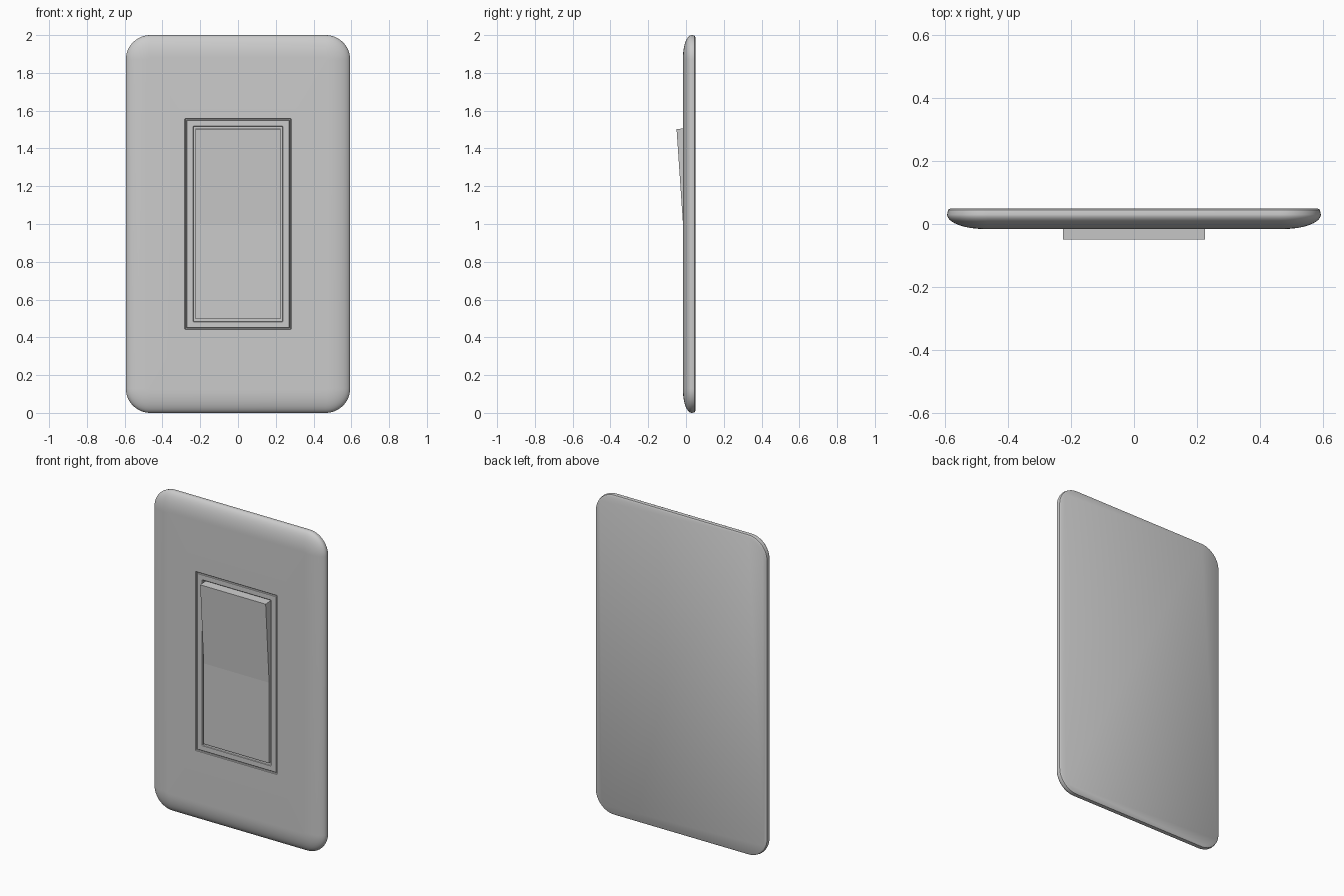
import bpy, bmesh, math

cube = bpy.data.objects.get("Cube")
if cube:
    bpy.data.objects.remove(cube, do_unlink=True)

HX, MID = 0.594, 1.0          # plate half width and centre height
FRONT, BACK = -0.016, 0.05

grey = bpy.data.materials.new("light_grey_plastic")
grey.use_nodes = True
colour = (0.6, 0.6, 0.6, 1)
grey.diffuse_color = colour
grey.node_tree.nodes["Principled BSDF"].inputs["Base Color"].default_value = colour


def finish(name, bm):
    bmesh.ops.recalc_face_normals(bm, faces=bm.faces)
    mesh = bpy.data.meshes.new(name)
    bm.to_mesh(mesh)
    bm.free()
    mesh.materials.append(grey)
    ob = bpy.data.objects.new(name, mesh)
    bpy.context.collection.objects.link(ob)
    bpy.ops.object.select_all(action="DESELECT")
    ob.select_set(True)
    bpy.context.view_layer.objects.active = ob
    bpy.ops.object.shade_smooth_by_angle(angle=math.radians(30))
    return ob


def rounded_ring(bm, hx, hz, r, y, steps=12):
    """Rounded rectangle of vertices lying at depth y."""
    ring = []
    for i, (sx, sz) in enumerate([(1, 1), (-1, 1), (-1, -1), (1, -1)]):
        for k in range(steps + 1):
            a = math.pi / 2 * (i + k / steps)
            ring.append(bm.verts.new((sx * (hx - r) + r * math.cos(a), y,
                                      MID + sz * (hz - r) + r * math.sin(a))))
    return ring


def loft(name, sections, cap_first=False, closed=False):
    bm = bmesh.new()
    rings = [rounded_ring(bm, *s) for s in sections]
    pairs = list(zip(rings, rings[1:]))
    if closed:
        pairs.append((rings[-1], rings[0]))
    for a, b in pairs:
        n = len(a)
        for i in range(n):
            j = (i + 1) % n
            bm.faces.new((a[i], a[j], b[j], b[i]))
    if cap_first:
        bm.faces.new(rings[0])
    return finish(name, bm)


# Wall plate: flat back, softly rounded rim, rectangular opening
EDGE, R = 0.12, 0.13
plate = [(HX - d, 1 - d, R - d, y) for d, y in ((0.012, BACK), (0.003, 0.045))]
for k in range(13):
    t = math.pi / 2 * k / 12
    d = EDGE * (1 - math.cos(t))
    plate.append((HX - d, 1 - d, R - d, 0.03 + (FRONT - 0.03) * math.sin(t)))
plate += [(0.282, 0.559, 0.003, FRONT),
          (0.279, 0.556, 0.003, FRONT + 0.003),
          (0.279, 0.556, 0.003, 0.03)]
loft("wall_plate", plate, cap_first=True)

# Inner frame around the rocker, set in a narrow groove
loft("inner_frame", [
    (0.274, 0.551, 0.003, 0.03),
    (0.274, 0.551, 0.003, FRONT + 0.005),
    (0.271, 0.548, 0.003, FRONT + 0.002),
    (0.238, 0.518, 0.003, FRONT + 0.002),
    (0.235, 0.515, 0.003, FRONT + 0.005),
    (0.235, 0.515, 0.003, 0.03)], closed=True)

# Floor closing the gaps behind the frame and rocker
loft("groove_floor", [(0.279, 0.556, 0.003, 0.01)], cap_first=True)

# Rocker: side profile with a raised upper half, extruded across
profile = [(0.02, 0.497), (FRONT, 0.497), (FRONT, MID), (-0.05, 1.503), (0.02, 1.507)]
bm = bmesh.new()
side = bm.faces.new([bm.verts.new((-0.226, y, z)) for y, z in profile])
ext = bmesh.ops.extrude_face_region(bm, geom=[side], use_keep_orig=True)
for v in ext["geom"]:
    if isinstance(v, bmesh.types.BMVert):
        v.co.x = 0.226
rocker = finish("rocker", bm)
for p in rocker.data.polygons:
    p.use_smooth = False
